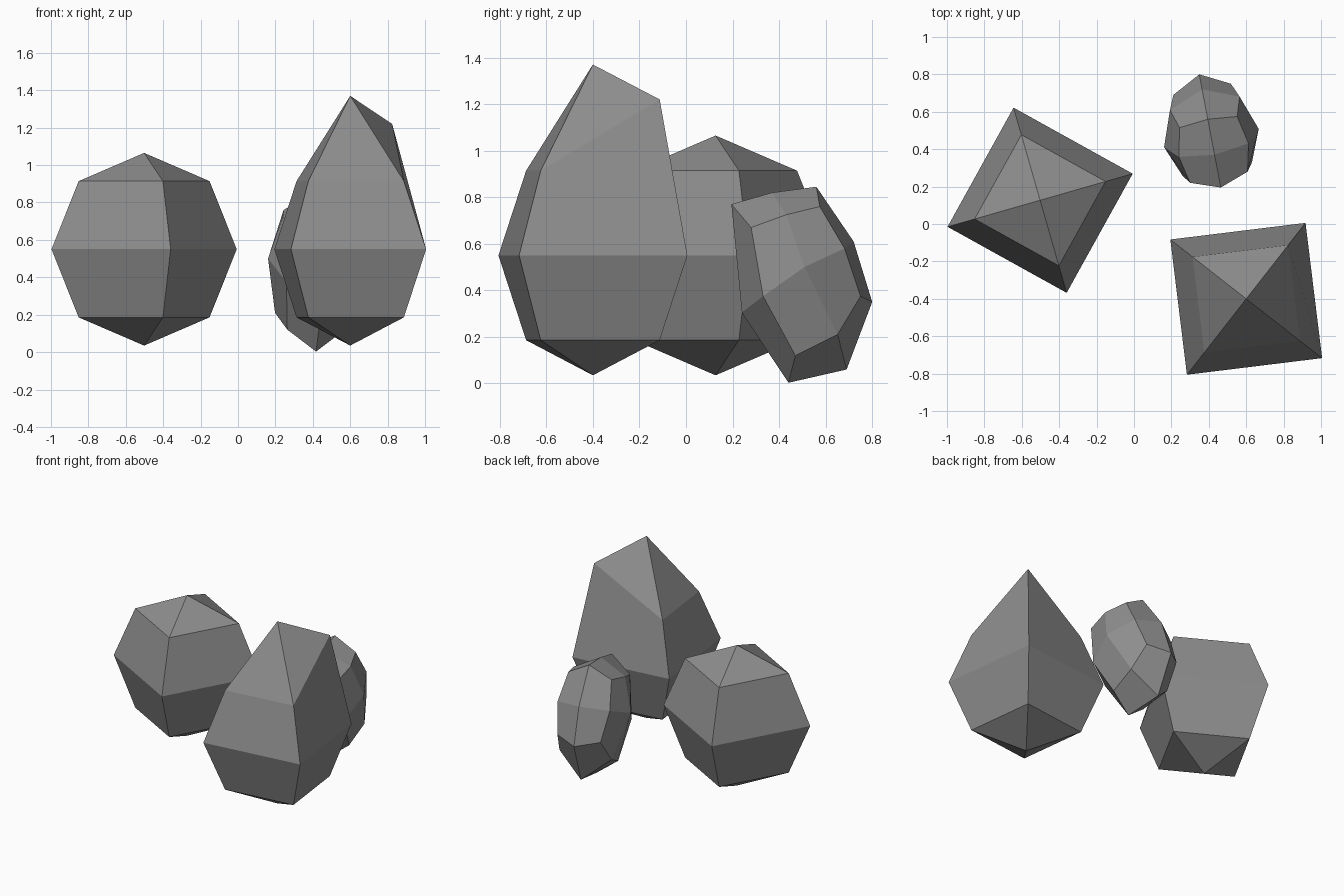
import bpy, bmesh, math
from mathutils import Vector

if "Cube" in bpy.data.objects:
    bpy.data.objects.remove(bpy.data.objects["Cube"])

stone = bpy.data.materials.new("stone_grey")
stone.diffuse_color = (0.27, 0.27, 0.27, 1)
stone.use_nodes = True
stone.node_tree.nodes["Principled BSDF"].inputs["Base Color"].default_value = stone.diffuse_color


def finish(bm, name):
    bmesh.ops.recalc_face_normals(bm, faces=bm.faces)
    mesh = bpy.data.meshes.new(name)
    bm.to_mesh(mesh)
    bm.free()
    mesh.materials.append(stone)
    obj = bpy.data.objects.new(name, mesh)
    bpy.context.collection.objects.link(obj)
    return obj


def four_sided_rock(name, centre, radius, angle, lifts=()):
    """Low-poly ball with four sides and four bands; lifts = (x, y, new z) of upper points."""
    bm = bmesh.new()
    c = Vector(centre)
    bottom = bm.verts.new(c - Vector((0, 0, radius)))
    top = bm.verts.new(c + Vector((0, 0, radius)))
    rings = []
    for lat in (-45, 0, 45):
        r, z = radius * math.cos(math.radians(lat)), radius * math.sin(math.radians(lat))
        angles = [math.radians(angle + 90 * i) for i in range(4)]
        rings.append([bm.verts.new(c + Vector((r * math.cos(a), r * math.sin(a), z)))
                      for a in angles])
    for i in range(4):
        j = (i + 1) % 4
        bm.faces.new((bottom, rings[0][j], rings[0][i]))
        bm.faces.new((top, rings[2][i], rings[2][j]))
        for low, high in zip(rings, rings[1:]):
            bm.faces.new((low[i], low[j], high[j], high[i]))
    # pull selected upper points upwards
    for x, y, z in lifts:
        v = min([top] + rings[2], key=lambda p: (p.co.xy - Vector((x, y))).length)
        v.co.z = z
    return finish(bm, name)


def oval_rock(name):
    """Once-subdivided block, mirrored across its long upright plane."""
    bm = bmesh.new()
    # (y, z) outlines around the rock: middle loop and side loop
    middle = [(.195, .77), (.37, .82), (.56, .845), (.72, .61),
              (.80, .35), (.69, .06), (.44, .003), (.24, .305)]
    side = [(.25, .67), (.395, .725), (.545, .76), (.645, .58),
            (.72, .375), (.615, .21), (.44, .12), (.295, .375)]

    def point(y, z, offset):
        return bm.verts.new((.463 - .19 * (y - .2) + .98 * offset, y + .19 * offset, z))

    mid = [point(y, z, 0) for y, z in middle]
    for s in (-1, 1):
        # corners sit closer to the middle plane than edge midpoints
        ring = [point(y, z, s * (.19 if i % 2 else .157)) for i, (y, z) in enumerate(side)]
        cap = point(.46, .5, s * .258)
        for i in range(8):
            j = (i + 1) % 8
            bm.faces.new((mid[i], mid[j], ring[j], ring[i]))
        for i in range(0, 8, 2):
            bm.faces.new((cap, ring[i - 1], ring[i], ring[i + 1]))
    return finish(bm, name)


# round rock on the left
four_sided_rock("round_rock", (-.502, .127, .55), .515, 16)
# tall pointed rock on the right
four_sided_rock("pointed_rock", (.6, -.4, .55), .515, 52,
                lifts=[(.6, -.4, 1.37), (.823, -.115, 1.22)])
# small leaning rock at the back
oval_rock("small_rock")
